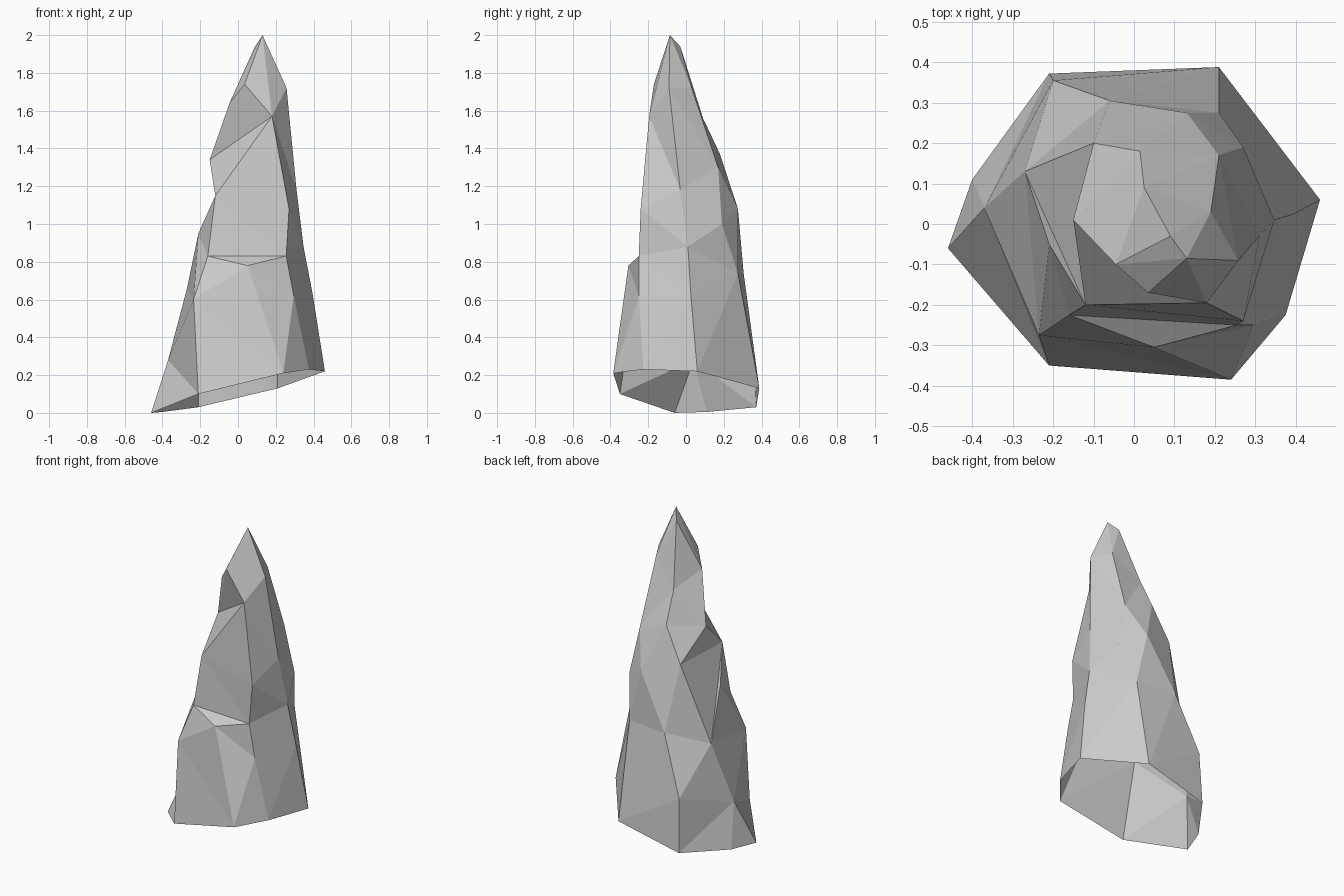
import bpy, bmesh
from mathutils import Vector

if "Cube" in bpy.data.objects:
    bpy.data.objects.remove(bpy.data.objects["Cube"])

# Irregular cross-sections of the rock, counter-clockwise from +x, bottom to top
RINGS = [
    [(.46, .06, .22), (.21, .388, .13), (-.21, .372, .03), (-.40, .11, .005),
     (-.46, -.06, 0), (-.21, -.35, .10), (.24, -.385, .21), (.375, -.225, .23)],
    [(.395, .025, .63), (.21, .275, .74), (-.06, .305, .74), (-.2, .355, .37),
     (-.37, .04, .28), (-.235, -.275, .6), (.05, -.305, .78), (.295, -.25, .62)],
    [(.347, .01, .88), (.27, .19, 1.0), (.13, .275, 1.08), (-.1, .2, 1.15),
     (-.27, .13, .66), (-.21, -.05, .95), (-.16, -.225, .83), (.255, -.25, .83)],
    [(.31, -.03, 1.18), (.21, .17, 1.3), (.015, .18, 1.37), (-.15, .01, 1.34),
     (-.12, -.2, 1.15), (.27, -.24, 1.08)],
    [(.257, -.09, 1.72), (.19, .03, 1.72), (.025, .09, 1.56), (-.045, -.1, 1.64),
     (.035, -.17, 1.74), (.18, -.195, 1.57)],
]
PEAK, SHOULDER = (.13, -.085, 2.0), (.09, -.03, 1.94)


def bridge(bm, low, high):
    """Zip two closed rings with the triangles whose cross edges are shortest overall."""
    n, m = len(low), len(high)
    best = {(0, 0): (0.0, None)}
    for i in range(n + 1):
        for j in range(m + 1):
            if i or j:
                prev = [p for p in ((i - 1, j), (i, j - 1)) if p in best]
                p = min(prev, key=lambda q: best[q][0])
                edge = (low[i % n].co - high[j % m].co).length
                best[i, j] = (best[p][0] + edge, p)
    i, j = n, m
    while (i, j) != (0, 0):
        pi, pj = best[i, j][1]
        if pi < i:
            bm.faces.new((low[pi], low[i % n], high[j % m]))
        else:
            bm.faces.new((low[i % n], high[j % m], high[pj]))
        i, j = pi, pj


# Open-bottomed faceted rock spire
bm = bmesh.new()
rings = [[bm.verts.new(Vector(p)) for p in ring] for ring in RINGS]
for low, high in zip(rings, rings[1:]):
    bridge(bm, low, high)

# Tip: a peak with a small shoulder at the back
a, b = bm.verts.new(PEAK), bm.verts.new(SHOULDER)
top = rings[-1]
ends = [a, b, b, a, a, a]
for k in range(6):
    nxt = top[(k + 1) % 6]
    bm.faces.new((top[k], nxt, ends[k]))
    if ends[k] != ends[(k + 1) % 6]:
        bm.faces.new((nxt, ends[(k + 1) % 6], ends[k]))

bmesh.ops.recalc_face_normals(bm, faces=bm.faces)
mesh = bpy.data.meshes.new("rock_spire")
bm.to_mesh(mesh)
bm.free()
obj = bpy.data.objects.new("rock_spire", mesh)
bpy.context.collection.objects.link(obj)
